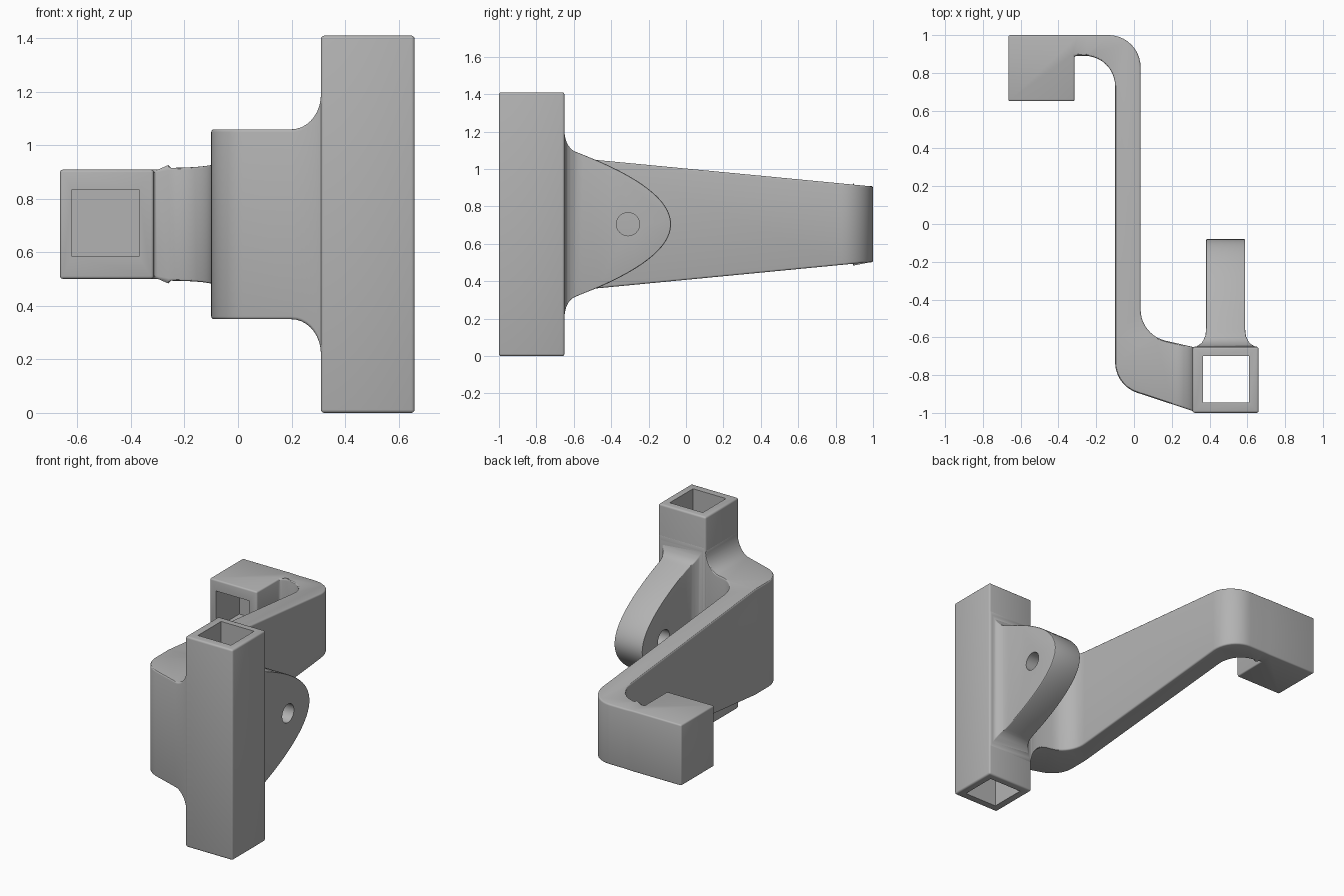
import bpy, bmesh, math
from mathutils import Vector

if "Cube" in bpy.data.objects:
    bpy.data.objects.remove(bpy.data.objects["Cube"])

MID = 0.705  # mirror height of the bracket

grey = bpy.data.materials.new("plain grey")
grey.diffuse_color = (0.45, 0.45, 0.45, 1)
grey.use_nodes = True
grey.node_tree.nodes["Principled BSDF"].inputs["Base Color"].default_value = grey.diffuse_color


def fillet(points, steps=10):
    """Round the corners of a closed outline given as (x, y, radius)."""
    out = []
    for i, (x, y, r) in enumerate(points):
        p = Vector((x, y))
        if r == 0:
            out.append(p)
            continue
        a = (Vector(points[i - 1][:2]) - p).normalized()
        b = (Vector(points[(i + 1) % len(points)][:2]) - p).normalized()
        half = a.angle(b) / 2
        centre = p + (a + b).normalized() * r / math.sin(half)
        start = p + a * r / math.tan(half) - centre
        end = p + b * r / math.tan(half) - centre
        turn = start.angle_signed(end)
        for k in range(steps + 1):
            t = -turn * k / steps
            c, s = math.cos(t), math.sin(t)
            out.append(centre + Vector((c * start.x - s * start.y,
                                        s * start.x + c * start.y)))
    return out


def solid(name, outline, place, cuts=(), shape=None):
    """Prism from an outline; place(u, v, side) gives 3D, shape edits vertices."""
    bm = bmesh.new()
    rings = [[bm.verts.new(place(u, v, s)) for u, v in outline] for s in (-1, 1)]
    n = len(outline)
    for i in range(n):
        j = (i + 1) % n
        bm.faces.new((rings[0][i], rings[0][j], rings[1][j], rings[1][i]))
    for ring in rings:
        bm.faces.new(ring)
    for axis, value in cuts:
        normal = Vector((0, 0, 0))
        normal[axis] = 1
        bmesh.ops.bisect_plane(bm, geom=bm.verts[:] + bm.edges[:] + bm.faces[:],
                               dist=1e-4, plane_co=normal * value, plane_no=normal)
    if shape:
        for v in bm.verts:
            shape(v.co)
    bmesh.ops.recalc_face_normals(bm, faces=bm.faces)
    mesh = bpy.data.meshes.new(name)
    bm.to_mesh(mesh)
    bm.free()
    mesh.materials.append(grey)
    obj = bpy.data.objects.new(name, mesh)
    bpy.context.collection.objects.link(obj)
    return obj


def box(name, x0, x1, y0, y1, z0, z1):
    return solid(name, [(x0, y0), (x1, y0), (x1, y1), (x0, y1)],
                 lambda u, v, s: (u, v, z0 if s < 0 else z1))


def finish(obj, width, cutter):
    """Round the edges, cut the opening, then shade smooth."""
    bpy.ops.object.select_all(action='DESELECT')
    bpy.context.view_layer.objects.active = obj
    obj.select_set(True)
    bev = obj.modifiers.new("round", 'BEVEL')
    bev.width, bev.segments = width, 3
    bev.limit_method, bev.angle_limit = 'ANGLE', math.radians(40)
    bpy.ops.object.modifier_apply(modifier="round")
    cut = obj.modifiers.new("cut", 'BOOLEAN')
    cut.operation, cut.solver, cut.object = 'DIFFERENCE', 'EXACT', cutter
    bpy.ops.object.modifier_apply(modifier="cut")
    bpy.data.objects.remove(cutter)
    bpy.ops.object.shade_smooth_by_angle(angle=math.radians(30))


# Upright square tube
tube = box("upright_tube", 0.31, 0.66, -1, -0.65, 0, 1.41)
finish(tube, 0.012, box("tube_cutter", 0.365, 0.61, -0.945, -0.70, -0.2, 1.6))

# Tapered S-shaped arm with a socket block at its end
plan = fillet([(-0.665, 0.65, 0), (-0.665, 1, 0), (0.035, 1, 0.17),
               (0.035, -0.588, 0.17), (0.33, -0.655, 0), (0.33, -0.996, 0),
               (-0.10, -0.855, 0.17), (-0.10, 0.89, 0.16),
               (-0.315, 0.89, 0), (-0.315, 0.65, 0)])
flare_x = [0.20 + 0.11 * math.sin(math.radians(a)) for a in range(0, 91, 10)]


def arm_height(co):
    h = 0.355 - 0.096 * max(0, co.y + 0.6)
    if co.x < -0.299:
        h = 0.204
    t = min(1, max(0, (co.x - 0.20) / 0.11))
    h += 0.13 * (1 - math.sqrt(1 - t * t))
    co.z = MID + (h if co.z > MID else -h)


arm = solid("arm", plan, lambda u, v, s: (u, v, MID + s),
            [(1, -0.6), (0, -0.3), (0, -0.25)] + [(0, x) for x in flare_x],
            arm_height)
finish(arm, 0.016, box("socket_cutter", -0.62, -0.37, 0.5, 0.90, 0.585, 0.835))

# Rounded lug with a pin hole, flared where it meets the tube
upper = [(-0.67, 0.50), (-0.65, 0.50)]
for a in range(15, 76, 15):
    t = math.radians(a)
    upper.append((-0.65 + 0.075 * (1 - math.cos(t)), 0.50 - 0.115 * math.sin(t)))
upper += [(-0.08 - 3.39 * h * h, h) for h in
          [0.335 * (1 - k / 14) for k in range(14)]]
lug_outline = upper + [(-0.08, 0)] + [(y, -h) for y, h in reversed(upper)]
lug_cuts = [-0.65 + 0.10 * (1 - math.cos(math.radians(a))) for a in range(0, 91, 15)]


def lug_width(co):
    t = min(1, max(0, (-0.55 - co.y) / 0.10))
    w = 0.103 + 0.065 * (1 - math.sqrt(1 - t * t))
    co.x = 0.485 + (w if co.x > 0.485 else -w)


lug = solid("lug", lug_outline, lambda u, v, s: (0.485 + s * 0.1, u, MID + v),
            [(1, y) for y in lug_cuts], lug_width)
circle = [(-0.31 + 0.062 * math.cos(k * math.pi / 16),
           0.062 * math.sin(k * math.pi / 16)) for k in range(32)]
finish(lug, 0.02, solid("pin_cutter", circle,
                        lambda u, v, s: (0.485 + s * 0.4, u, MID + v)))
